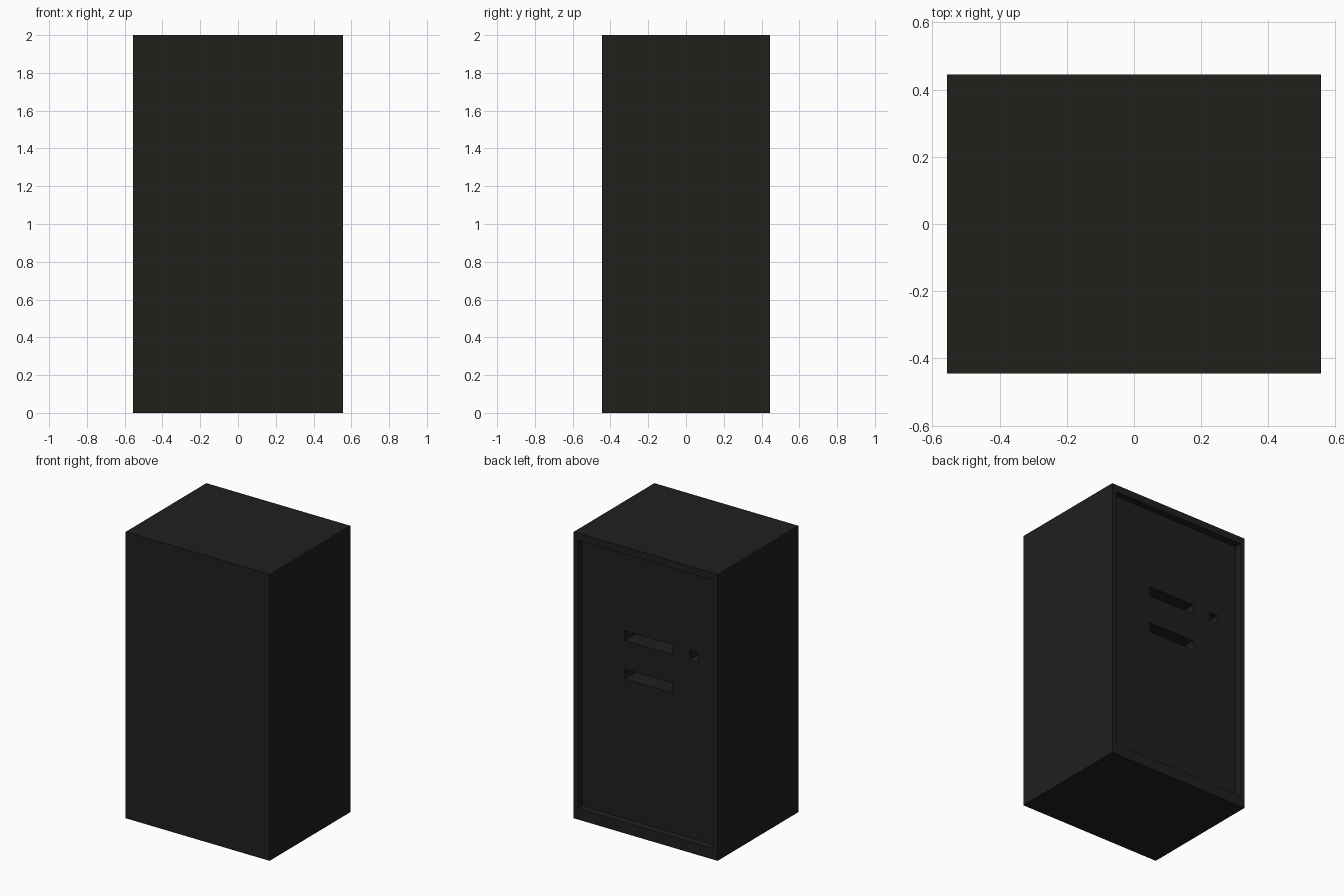
import bpy

if "Cube" in bpy.data.objects:
    bpy.data.objects.remove(bpy.data.objects["Cube"])

WIDTH, DEPTH, HEIGHT = 1.112, 0.89, 2.0
BACK = DEPTH / 2
RECESS = 0.05
DOOR_Y = BACK - RECESS
SLOT_DEPTH = 0.2


def box(name, x, y, z):
    """Box spanning the given (min, max) ranges."""
    bpy.ops.mesh.primitive_cube_add(size=1, location=[sum(r) / 2 for r in (x, y, z)])
    obj = bpy.context.object
    obj.name = name
    obj.scale = [r[1] - r[0] for r in (x, y, z)]
    bpy.ops.object.transform_apply(location=True, scale=True)
    return obj


def cut(target, name, x, y, z):
    """Carve a box-shaped pocket out of the target."""
    cutter = box(name, x, y, z)
    cutter.hide_render = True
    cutter.display_type = 'WIRE'
    mod = target.modifiers.new(name, 'BOOLEAN')
    mod.operation = 'DIFFERENCE'
    mod.solver = 'EXACT'
    mod.object = cutter
    bpy.context.view_layer.objects.active = target
    bpy.ops.object.modifier_apply(modifier=mod.name)
    bpy.data.objects.remove(cutter)


# Cabinet body
cabinet = box("cabinet", (-WIDTH / 2, WIDTH / 2), (-BACK, BACK), (0, HEIGHT))

# Recessed door panel on the back side
cut(cabinet, "door_recess", (-0.522, 0.522), (DOOR_Y, BACK + 0.1), (0.077, 1.95))

# Two vent slots and the lock hole, sunk into the door
pocket = (DOOR_Y - SLOT_DEPTH, BACK + 0.1)
for i, z in enumerate((1.352, 1.085)):
    cut(cabinet, f"vent_slot_{i + 1}", (-0.168, 0.197), pocket, (z - 0.034, z + 0.034))
cut(cabinet, "lock_hole", (-0.372, -0.307), pocket, (1.318, 1.383))

# Near-black paint
paint = bpy.data.materials.new("dark_paint")
paint.diffuse_color = (0.015, 0.014, 0.012, 1)
paint.use_nodes = True
paint.node_tree.nodes["Principled BSDF"].inputs["Base Color"].default_value = paint.diffuse_color
cabinet.data.materials.clear()
cabinet.data.materials.append(paint)
